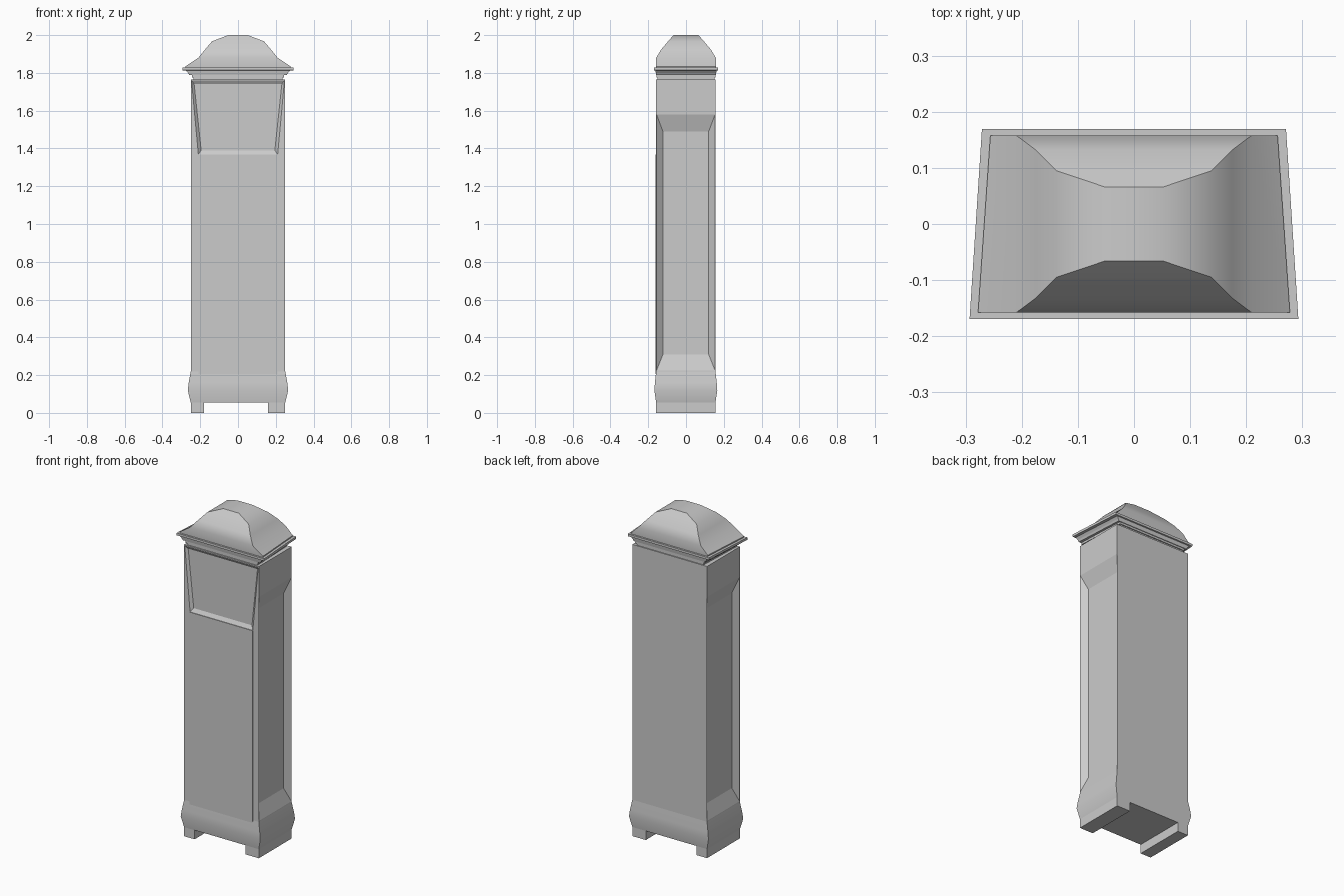
import bpy, bmesh
from math import radians

if "Cube" in bpy.data.objects:
    bpy.data.objects.remove(bpy.data.objects["Cube"])


def skin(name, rings, smooth=None):
    """Skin a stack of four-point rings into a closed solid."""
    bm = bmesh.new()
    vs = [[bm.verts.new(p) for p in r] for r in rings]
    for a, b in zip(vs, vs[1:]):
        for i in range(4):
            j = (i + 1) % 4
            bm.faces.new((a[i], a[j], b[j], b[i]))
    bm.faces.new(vs[0])
    bm.faces.new(vs[-1])
    bmesh.ops.recalc_face_normals(bm, faces=bm.faces)
    me = bpy.data.meshes.new(name)
    bm.to_mesh(me)
    bm.free()
    ob = bpy.data.objects.new(name, me)
    bpy.context.collection.objects.link(ob)
    if smooth:
        bpy.ops.object.select_all(action='DESELECT')
        ob.select_set(True)
        bpy.context.view_layer.objects.active = ob
        bpy.ops.object.shade_smooth_by_angle(angle=radians(smooth))
    return ob


def level(z, xf, xb, yf, yb):
    """Horizontal ring: front half width, back half width, front y, back y."""
    return [(-xf, yf, z), (xf, yf, z), (xb, yb, z), (-xb, yb, z)]


def box(name, x0, x1, y0, y1, z0, z1):
    return skin(name, [[(x0, y0, z), (x1, y0, z), (x1, y1, z), (x0, y1, z)] for z in (z0, z1)])


def cut(ob, cutter):
    m = ob.modifiers.new("recess", 'BOOLEAN')
    m.operation = 'DIFFERENCE'
    m.solver = 'EXACT'
    m.object = cutter
    cutter.hide_render = True
    cutter.hide_set(True)


F, B = -0.158, 0.156

# Feet
box("left_foot", -0.25, -0.18, F, B, 0, 0.055)
box("right_foot", 0.16, 0.25, F, B, 0, 0.055)

# Swelling plinth
skin("plinth", [level(z, 0.25 + d, 0.25 + d, F - d * 0.6, B + d * 0.6)
                for z, d in ((0.055, 0), (0.12, 0.016), (0.16, 0.011), (0.22, 0))], 30)

# Case
case = skin("case", [level(z, 0.25, 0.25, F, B) for z in (0.22, 1.765)])

# Sloped recesses on both sides
for s, side in ((1, "right"), (-1, "left")):
    rings = []
    for x, y0, y1, z0, z1 in ((0.28, F + .002, B - .002, 0.225, 1.58),
                              (0.25, F + .002, B - .002, 0.225, 1.58),
                              (0.221, -0.122, 0.12, 0.31, 1.49)):
        rings.append([(s * x, y0, z0), (s * x, y1, z0), (s * x, y1, z1), (s * x, y0, z1)])
    cut(case, skin(side + "_recess_cutter", rings))

# Shallow dial recess above the door
rings = []
for y, xb, xt, z0, z1 in ((F - .03, 0.21, 0.246, 1.368, 1.76),
                          (F, 0.21, 0.246, 1.368, 1.76),
                          (F + .013, 0.195, 0.232, 1.39, 1.74)):
    rings.append([(-xb, y, z0), (xb, y, z0), (xt, y, z1), (-xt, y, z1)])
cut(case, skin("dial_recess_cutter", rings))

# Door
box("door", -0.21, 0.21, F - 0.004, F + 0.01, 0.205, 1.368)

# Stepped cornice, wider at the front than at the back
skin("cornice", [level(z, x, x - dx, -y, y) for z, x, dx, y in (
    (1.755, 0.235, 0.012, 0.15), (1.775, 0.235, 0.012, 0.15),
    (1.776, 0.243, 0.014, 0.155), (1.788, 0.243, 0.014, 0.155),
    (1.789, 0.258, 0.018, 0.158), (1.8, 0.265, 0.02, 0.16), (1.812, 0.277, 0.022, 0.162),
    (1.814, 0.293, 0.022, 0.169), (1.828, 0.293, 0.022, 0.169))])

# Domed roof with sloped ends
skin("roof", [level(z, xf, xb, -y, y) for z, xf, xb, y in (
    (1.826, 0.278, 0.256, 0.158), (1.835, 0.278, 0.256, 0.158),
    (1.88, 0.21, 0.21, 0.158), (1.923, 0.175, 0.175, 0.132),
    (1.967, 0.138, 0.138, 0.095), (2.0, 0.052, 0.052, 0.066))], 35)
